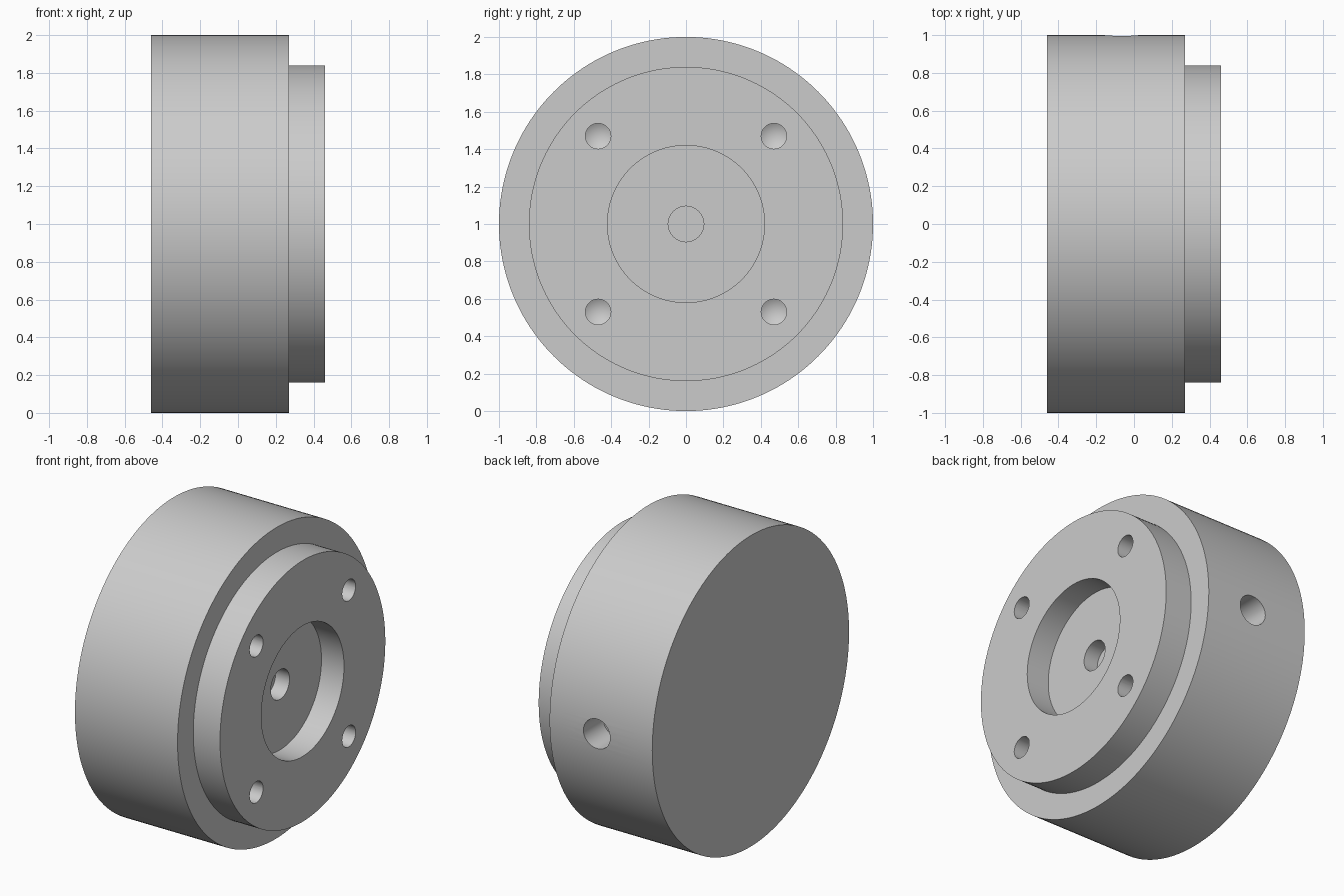
import bpy, bmesh
from math import pi, radians
from mathutils import Matrix, Vector

cube = bpy.data.objects.get("Cube")
if cube:
    bpy.data.objects.remove(cube, do_unlink=True)

grey = bpy.data.materials.new("machined_grey")
grey.use_nodes = True
colour = (0.6, 0.6, 0.6, 1)
grey.diffuse_color = colour
grey.node_tree.nodes["Principled BSDF"].inputs["Base Color"].default_value = colour


def lathe(name, profile, steps, matrix):
    """Revolve (x, radius) points around the x axis into a closed solid."""
    bm = bmesh.new()
    verts = [bm.verts.new((x, 0, r)) for x, r in profile]
    edges = [bm.edges.new(pair) for pair in zip(verts, verts[1:])]
    bmesh.ops.spin(bm, geom=verts + edges, cent=(0, 0, 0), axis=(1, 0, 0),
                   angle=2 * pi, steps=steps)
    bmesh.ops.remove_doubles(bm, verts=bm.verts, dist=0.0001)
    bmesh.ops.recalc_face_normals(bm, faces=bm.faces)
    bm.transform(matrix)
    mesh = bpy.data.meshes.new(name)
    bm.to_mesh(mesh)
    bm.free()
    mesh.materials.append(grey)
    obj = bpy.data.objects.new(name, mesh)
    bpy.context.collection.objects.link(obj)
    return obj


def drill(target, cutter):
    """Cut one solid out of another and discard the cutter."""
    cutter.hide_render = True
    mod = target.modifiers.new("drill", 'BOOLEAN')
    mod.operation = 'DIFFERENCE'
    mod.solver = 'EXACT'
    mod.object = cutter
    bpy.context.view_layer.objects.active = target
    bpy.ops.object.modifier_apply(modifier=mod.name)
    bpy.data.objects.remove(cutter, do_unlink=True)


# Stepped body with round recess and blind centre bore
back, step, front, floor, bore_end = -0.46, 0.27, 0.46, 0.30, 0.20
body = lathe("flanged_hub", [
    (back, 0), (back, 1), (step, 1), (step, 0.84), (front, 0.84),
    (front, 0.42), (floor, 0.42), (floor, 0.095), (bore_end, 0.095), (bore_end, 0),
], 160, Matrix.Translation((0, 0, 1)))

# Four bolt holes with conical bottoms
for y in (-0.47, 0.47):
    for z in (-0.47, 0.47):
        drill(body, lathe("bolt_hole_cutter",
                          [(0.16, 0), (0.2, 0.068), (0.6, 0.068), (0.6, 0)],
                          40, Matrix.Translation((0, y, 1 + z))))

# Blind radial hole in the rear of the rim
turn = Matrix.Translation((-0.065, 0, 1)) @ Matrix.Rotation(pi / 2, 4, 'Z')
drill(body, lathe("radial_hole_cutter",
                  [(0.8, 0), (0.8, 0.095), (1.2, 0.095), (1.2, 0)], 48, turn))

# Smooth round walls, crisp rims
bpy.ops.object.select_all(action='DESELECT')
body.select_set(True)
bpy.context.view_layer.objects.active = body
bpy.ops.object.shade_smooth_by_angle(angle=radians(25))
